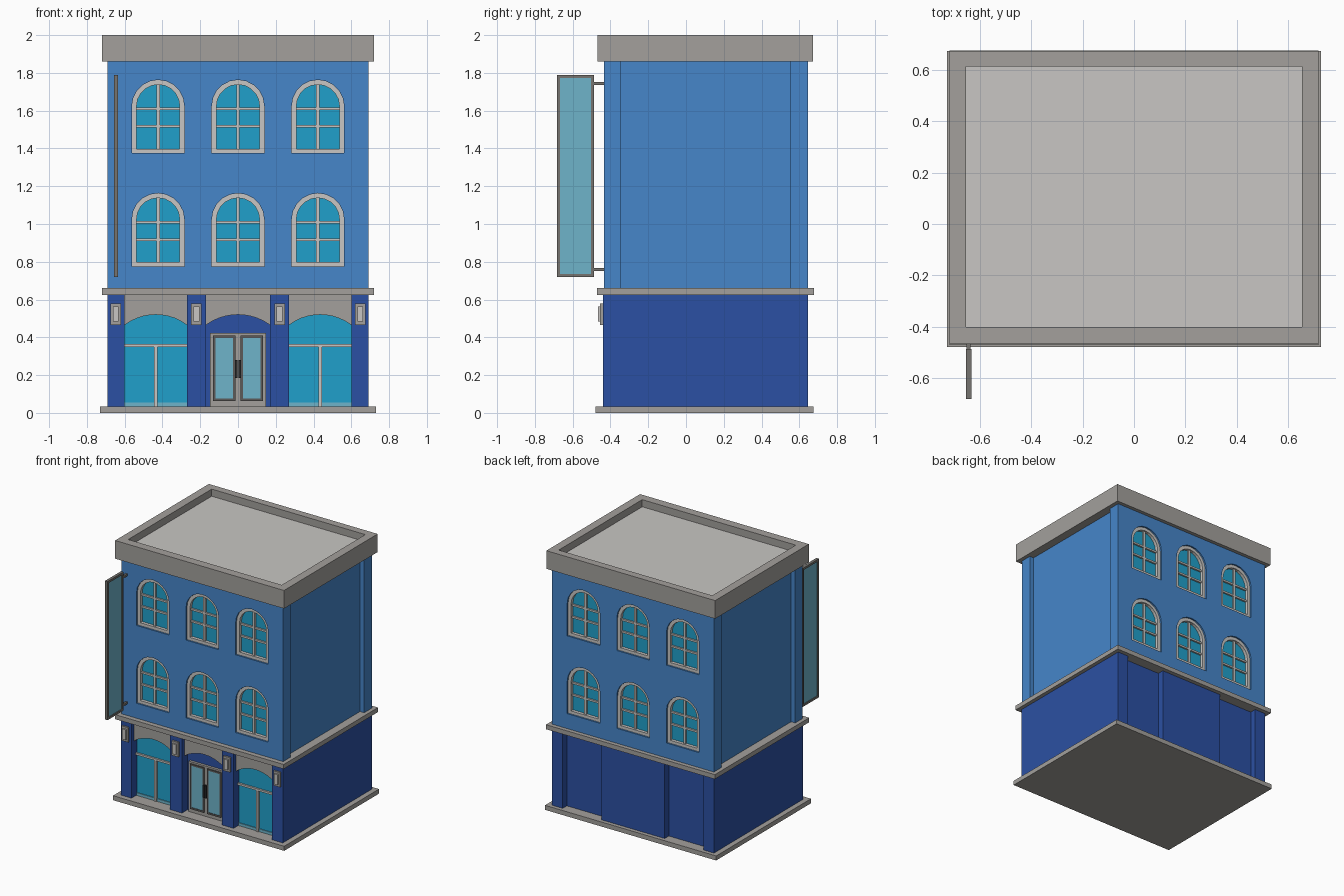
import bpy, bmesh, math

if "Cube" in bpy.data.objects:
    bpy.data.objects.remove(bpy.data.objects["Cube"])

def mat(name, r, g, b):
    m = bpy.data.materials.new(name)
    lin = [((c / 255 + 0.055) / 1.055) ** 2.4 for c in (r, g, b)]
    m.diffuse_color = (*lin, 1)
    m.use_nodes = True
    m.node_tree.nodes["Principled BSDF"].inputs["Base Color"].default_value = m.diffuse_color
    return m

BLUE = mat("wall_blue", 70, 134, 202)
NAVY = mat("ground_floor_blue", 43, 80, 163)
STONE = mat("stone_grey", 163, 160, 156)
LIGHT = mat("light_grey", 200, 198, 195)
GLASS = mat("window_glass", 32, 160, 203)
PALE = mat("pale_glass", 110, 179, 202)
METAL = mat("sign_metal", 118, 116, 112)
DOOR = mat("door_frame_dark", 92, 90, 88)
BLACK = mat("handle_black", 45, 45, 47)

YC = 0.105  # middle of the building in depth

def finish(name, bm, material):
    bmesh.ops.recalc_face_normals(bm, faces=bm.faces[:])
    me = bpy.data.meshes.new(name)
    bm.to_mesh(me)
    bm.free()
    me.materials.append(material)
    ob = bpy.data.objects.new(name, me)
    bpy.context.collection.objects.link(ob)
    return ob

def place(p, d, axis):
    """Put a 2D point at depth d along the axis."""
    return {"x": (d, p[0], p[1]), "y": (p[0], d, p[1]), "z": (p[0], p[1], d)}[axis]

def prism(name, pts, d0, d1, material, axis="y"):
    bm = bmesh.new()
    a = [bm.verts.new(place(p, d0, axis)) for p in pts]
    b = [bm.verts.new(place(p, d1, axis)) for p in pts]
    bm.faces.new(a)
    bm.faces.new(b)
    for i in range(len(a)):
        j = (i + 1) % len(a)
        bm.faces.new((a[i], a[j], b[j], b[i]))
    return finish(name, bm, material)

def ring(name, outer, inner, d0, d1, material, axis="y"):
    """Frame between two outlines with equal point counts."""
    bm = bmesh.new()
    loops = [[bm.verts.new(place(p, d, axis)) for p in pts]
             for pts, d in ((outer, d0), (inner, d0), (inner, d1), (outer, d1))]
    n = len(outer)
    for k in range(4):
        a, b = loops[k], loops[(k + 1) % 4]
        for i in range(n):
            j = (i + 1) % n
            bm.faces.new((a[i], a[j], b[j], b[i]))
    return finish(name, bm, material)

def rect(a0, a1, b0, b1):
    return [(a0, b0), (a1, b0), (a1, b1), (a0, b1)]

def box(name, x0, x1, y0, y1, z0, z1, material):
    return prism(name, rect(x0, x1, z0, z1), y0, y1, material)

def arched(cx, r, z0, spring, n=10):
    pts = [(cx - r, z0), (cx + r, z0)]
    for i in range(n + 1):
        t = math.pi * i / n
        pts.append((cx + r * math.cos(t), spring + r * math.sin(t)))
    return pts

# Base, middle ledge
box("base_plinth", -0.73, 0.73, -0.48, 0.675, 0, 0.035, STONE)
box("middle_ledge", -0.72, 0.72, -0.472, 0.677, 0.625, 0.66, STONE)

# Ground floor: footprint with three front bays and two back bays
F, B, FR, BR = -0.44, 0.645, -0.37, 0.595
foot = [(-0.69, F)]
BAYS = [(-0.6, -0.27), (-0.17, 0.17), (0.27, 0.6)]
for a, b in BAYS:
    foot += [(a, F), (a, FR), (b, FR), (b, F)]
foot += [(0.69, F), (0.69, B)]
for a, b in ((0.6, 0.27), (-0.27, -0.6)):
    foot += [(a, B), (a, BR), (b, BR), (b, B)]
foot.append((-0.69, B))
prism("ground_floor_walls", foot, 0.035, 0.625, NAVY, "z")

# Arched panels above each bay
for i, (a, b) in enumerate(BAYS):
    half, rise = (b - a) / 2, 0.055
    rad = (half ** 2 + rise ** 2) / (2 * rise)
    pts = [(b, 0.625), (a, 0.625)]
    for k in range(11):
        x = -half + 2 * half * k / 10
        pts.append(((a + b) / 2 + x, 0.52 - rad + math.sqrt(rad * rad - x * x)))
    prism(f"arch_panel_{i}", pts, -0.41, FR, STONE)

# Shop windows
for i in (0, 2):
    a, b = BAYS[i]
    c = (a + b) / 2
    box(f"shop_glass_{i}", a, b, FR - 0.006, FR, 0.035, 0.53, GLASS)
    box(f"shop_sill_{i}", a, b, FR - 0.012, FR, 0.035, 0.056, PALE)
    box(f"shop_transom_{i}", a, b, FR - 0.02, FR, 0.35, 0.365, LIGHT)
    box(f"shop_mullion_{i}", c - 0.01, c + 0.01, FR - 0.02, FR, 0.035, 0.35, LIGHT)

# Double door
box("door_surround", -0.148, 0.148, FR - 0.02, FR, 0.035, 0.423, STONE)
for s, side in ((-1, "left"), (1, "right")):
    x0, x1 = sorted((s * 0.013, s * 0.132))
    ring(f"door_leaf_frame_{side}", rect(x0, x1, 0.062, 0.41),
         rect(x0 + 0.013, x1 - 0.013, 0.075, 0.397), FR - 0.028, FR - 0.015, DOOR)
    box(f"door_glass_{side}", x0 + 0.01, x1 - 0.01, FR - 0.024, FR - 0.016, 0.07, 0.4, PALE)
    h0, h1 = sorted((s * 0.003, s * 0.015))
    box(f"door_handle_{side}", h0, h1, FR - 0.04, FR - 0.02, 0.185, 0.28, BLACK)

# Wall lamps on the pillars
for i, x in enumerate((-0.648, -0.22, 0.22, 0.648)):
    box(f"lamp_back_{i}", x - 0.028, x + 0.028, F - 0.014, F, 0.465, 0.578, STONE)
    box(f"lamp_light_{i}", x - 0.015, x + 0.015, F - 0.025, F - 0.01, 0.483, 0.562, LIGHT)

# Upper floors: footprint with a shallow recess on each side
UF, UB, SX = -0.435, 0.645, 0.655
half = [(0.69, UF), (0.69, -0.345), (SX, -0.345), (SX, 0.552), (0.69, 0.552), (0.69, UB)]
walls = prism("upper_walls", half + [(-x, y) for x, y in reversed(half)],
              0.66, 1.86, BLUE, "z")

# Arched windows, front and back, set into cut openings
cutters = []
for zi, dz in enumerate((0, 0.6)):
    for xi, cx in enumerate((-0.423, 0, 0.423)):
        spring = 1.024 + dz
        outer = arched(cx, 0.139, 0.775 + dz, spring)
        inner = arched(cx, 0.114, 0.798 + dz, spring)
        for face in ("front", "back"):
            def dep(d):
                return UF + d if face == "front" else UB - d
            tag = f"{face}_{zi}_{xi}"
            cutters.append(prism("cutter_" + tag, outer, dep(-0.02), dep(0.045), BLUE))
            ring("window_frame_" + tag, outer, inner, dep(0.012), dep(0.045), LIGHT)
            prism("window_glass_" + tag, inner, dep(0.036), dep(0.045), GLASS)
            bars = [(cx - 0.009, cx + 0.009, 0.798 + dz, spring + 0.114)]
            bars += [(cx - 0.114, cx + 0.114, z + dz - 0.007, z + dz + 0.007)
                     for z in (0.917, 1.01)]
            for k, (x0, x1, z0, z1) in enumerate(bars):
                box(f"window_bar_{tag}_{k}", x0, x1, dep(0.022 + 0.001 * (k > 0)),
                    dep(0.04), z0, z1, LIGHT)

for c in cutters:
    m = walls.modifiers.new("opening", "BOOLEAN")
    m.operation, m.solver, m.object = "DIFFERENCE", "EXACT", c
dg = bpy.context.evaluated_depsgraph_get()
cut_mesh = bpy.data.meshes.new_from_object(walls.evaluated_get(dg))
walls.modifiers.clear()
walls.data = cut_mesh
for c in cutters:
    bpy.data.objects.remove(c)

# Parapet and flat roof
ring("parapet", rect(-0.72, 0.72, -0.468, 0.673), rect(-0.655, 0.655, -0.402, 0.615),
     1.86, 2.0, STONE, "z")
box("roof", -0.655, 0.655, -0.402, 0.615, 1.86, 1.945, LIGHT)

# Hanging sign board with brackets
ring("sign_frame", rect(-0.683, -0.487, 0.72, 1.788), rect(-0.667, -0.503, 0.736, 1.772),
     -0.656, -0.634, METAL, "x")
prism("sign_panel", rect(-0.67, -0.5, 0.733, 1.775), -0.65, -0.64, PALE, "x")
for i, z in enumerate((0.758, 1.745)):
    box(f"sign_bracket_{i}", -0.653, -0.637, -0.49, UF, z - 0.008, z + 0.008, METAL)
